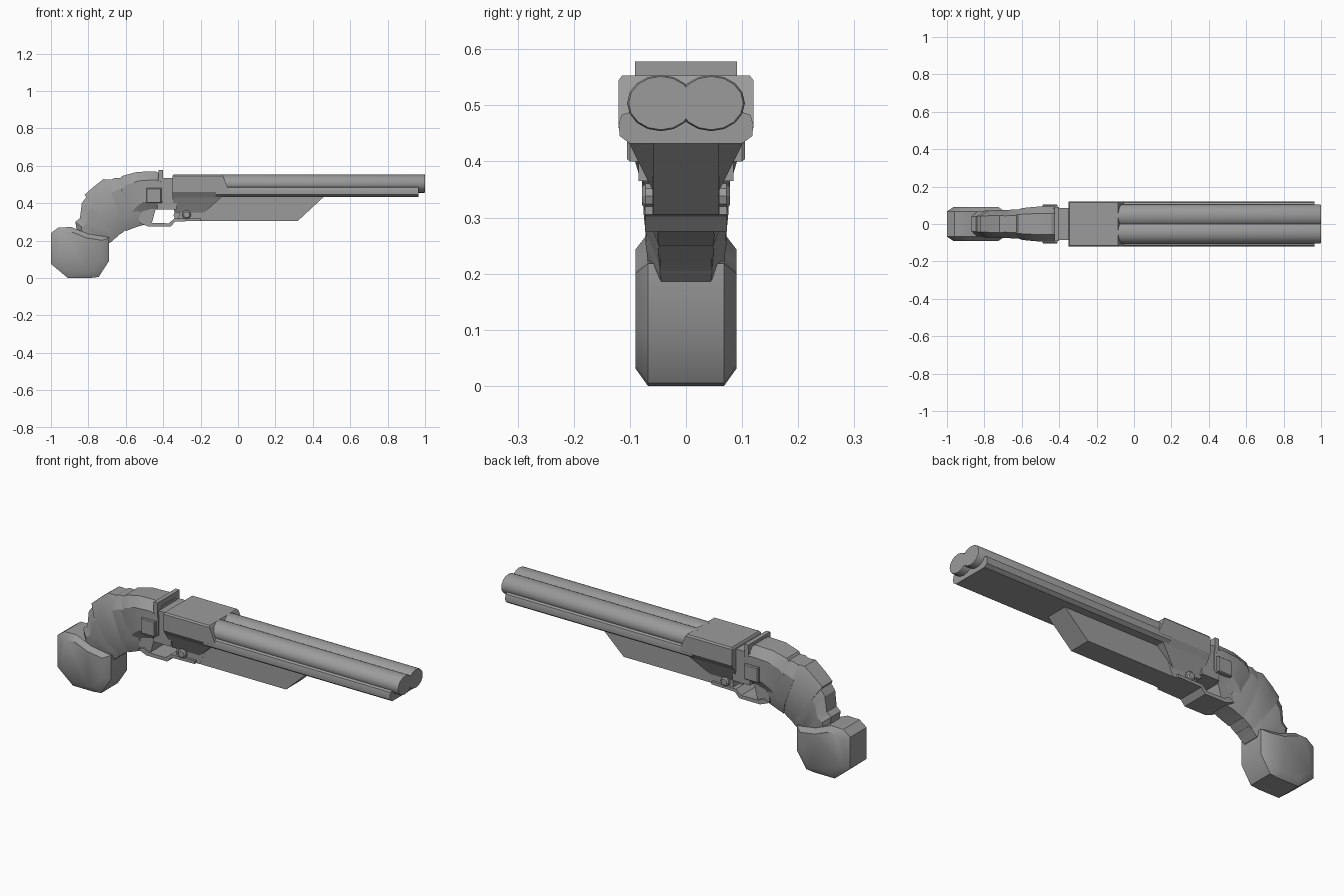
import bpy, math
from mathutils import Vector

old = bpy.data.objects.get("Cube")
if old:
    bpy.data.objects.remove(old, do_unlink=True)

metal = bpy.data.materials.new("dull_grey")
metal.use_nodes = True
GREY = (0.33, 0.33, 0.33, 1)
metal.diffuse_color = GREY
metal.node_tree.nodes["Principled BSDF"].inputs["Base Color"].default_value = GREY


def loft(name, rings, smooth=30):
    """Skin a list of equal-length rings and cap both ends."""
    n = len(rings[0])
    verts = [p for ring in rings for p in ring]
    faces = [list(range(n)), list(range(len(verts) - n, len(verts)))]
    for r in range(len(rings) - 1):
        for i in range(n):
            j = (i + 1) % n
            faces.append([r * n + i, r * n + j, r * n + n + j, r * n + n + i])
    mesh = bpy.data.meshes.new(name)
    mesh.from_pydata(verts, [], faces)
    mesh.materials.append(metal)
    obj = bpy.data.objects.new(name, mesh)
    bpy.context.collection.objects.link(obj)
    bpy.ops.object.select_all(action='DESELECT')
    obj.select_set(True)
    bpy.context.view_layer.objects.active = obj
    bpy.ops.object.mode_set(mode='EDIT')
    bpy.ops.mesh.select_all(action='SELECT')
    bpy.ops.mesh.normals_make_consistent(inside=False)
    bpy.ops.object.mode_set(mode='OBJECT')
    if smooth:
        bpy.ops.object.shade_smooth_by_angle(angle=math.radians(smooth))
    return obj


def slab(name, outline, edge, face=None, inset=1.0, smooth=0):
    """Side outline given depth; faces may shrink to form a chamfer."""
    cx = sum(p[0] for p in outline) / len(outline)
    cz = sum(p[1] for p in outline) / len(outline)
    layers = [(-edge, 1), (edge, 1)]
    if face:
        layers = [(-face, inset)] + layers + [(face, inset)]
    return loft(name, [[(cx + (x - cx) * s, y, cz + (z - cz) * s)
                        for x, z in outline] for y, s in layers], smooth)


def box(name, x0, x1, z0, z1, w):
    return slab(name, [(x0, z0), (x1, z0), (x1, z1), (x0, z1)], w)


def stock(name, stations):
    """Chamfered loft; each station is top point, bottom point, half width."""
    section = [(0, .6), (.22, 1), (.75, 1), (1, .65)]
    section += [(t, -w) for t, w in reversed(section)]
    rings = []
    for tx, tz, bx, bz, w in stations:
        rings.append([(tx + (bx - tx) * t, w * k, tz + (bz - tz) * t) for t, k in section])
    return loft(name, rings, 25)


def tube(name, x0, x1, y, z, ry, rz, sides=16):
    angles = [math.tau * i / sides for i in range(sides)]
    return loft(name, [[(x, y + ry * k * math.cos(a), z + rz * k * math.sin(a))
                        for a in angles] for x, k in ((x0, 1), (x1 - .006, 1), (x1, .95))], 40)


# Twin barrels over a wide under-rail
for side, y in (("right", -.045), ("left", .045)):
    tube(side + "_barrel", -.1, 1, y, .504, .06, .05)
half = [(.1, .432), (.118, .445), (.12, .465), (.115, .483), (.1, .488), (.02, .47)]
rail = half + [(-y, z) for y, z in reversed(half)]
loft("under_rail", [[(x, y, z) for y, z in rail] for x in (-.12, .965)])

# Receiver, tapering towards its underside
levels = [(.35, -.34, -.18, .06), (.43, -.35, -.09, .1), (.46, -.35, -.045, .12),
          (.545, -.35, -.08, .12), (.553, -.345, -.085, .114)]
loft("receiver", [[(a, -w, z), (b, -w, z), (b, w, z), (a, w, z)]
                  for z, a, b, w in levels], 0)

# Pump block below the barrels
slab("fore_grip", [(-.21, .305), (.32, .305), (.46, .435), (-.1, .435), (-.2, .37)], .059)

# Lock housing, hammer ridge and side plates
box("receiver_neck", -.43, -.33, .365, .535, .085)
stock("lock_housing", [(-.40, .55, -.40, .365, .09), (-.44, .57, -.45, .365, .094),
                       (-.54, .567, -.5, .35, .092), (-.62, .545, -.52, .325, .085),
                       (-.67, .48, -.54, .30, .07)])
box("hammer_ridge", -.425, -.402, .5, .578, .091)
slab("side_plates", [(-.49, .4), (-.41, .4), (-.41, .48), (-.49, .48)], .1, .105, .9)

# Curved stock in overlapping sleeves
stock("upper_stock", [(-.6, .535, -.5, .285, .07), (-.66, .535, -.55, .27, .078),
                      (-.7, .515, -.6, .25, .075)])
stock("middle_stock", [(-.64, .525, -.58, .275, .068), (-.72, .528, -.62, .24, .076),
                       (-.775, .485, -.645, .225, .074), (-.82, .445, -.67, .2, .07)])
stock("lower_stock", [(-.79, .46, -.64, .225, .068), (-.835, .40, -.665, .205, .072),
                      (-.845, .32, -.685, .187, .068), (-.87, .30, -.72, .18, .066),
                      (-.86, .24, -.75, .16, .06)])

# Heavy pommel
slab("pommel", [(-1, .24), (-.96, .27), (-.89, .272), (-.8, .235), (-.69, .218),
                (-.69, .09), (-.745, .005), (-.79, 0), (-.91, 0), (-1, .075)],
     .068, .09, .78, 35)

# Trigger guard and trigger housing
slab("guard_bar", [(-.53, .295), (-.48, .275), (-.36, .275), (-.335, .302), (-.2, .305),
                   (-.2, .32), (-.34, .318), (-.37, .292), (-.47, .295), (-.5, .31)], .073)
slab("guard_rear", [(-.53, .295), (-.46, .295), (-.44, .37), (-.53, .37)], .065)
slab("trigger_housing", [(-.32, .305), (-.18, .305), (-.15, .375), (-.31, .375)], .06)
pin = [(-.275 + .024 * math.cos(math.tau * i / 10),
        .338 + .024 * math.sin(math.tau * i / 10)) for i in range(10)]
slab("trigger_pin", pin, .072, .078, .7)
slab("trigger", [(-.33, .37), (-.345, .335), (-.335, .31), (-.31, .31), (-.3, .37)], .015)
